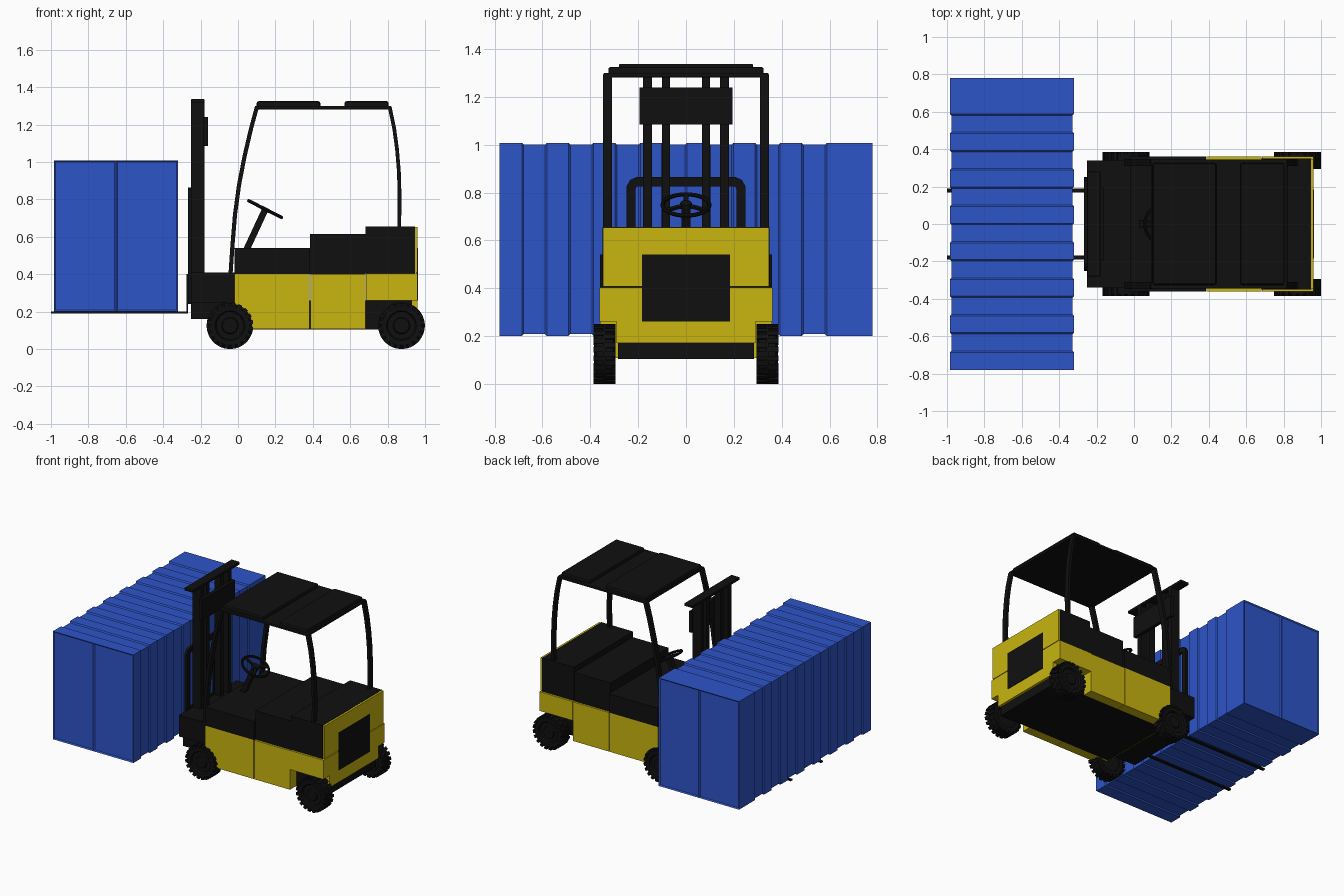
import bpy, bmesh, math
from mathutils import Matrix, Vector

if "Cube" in bpy.data.objects:
    bpy.data.objects.remove(bpy.data.objects["Cube"])


def material(name, rgb):
    m = bpy.data.materials.new(name)
    m.diffuse_color = (*rgb, 1)
    m.use_nodes = True
    m.node_tree.nodes["Principled BSDF"].inputs["Base Color"].default_value = m.diffuse_color
    return m


BLACK = material("black", (0.005, 0.005, 0.005))
YELLOW = material("yellow", (0.58, 0.46, 0.005))
BLUE = material("blue", (0.027, 0.09, 0.58))


def finish(name, bm, mat, mirror=False, bevel=0, smooth=False):
    bmesh.ops.recalc_face_normals(bm, faces=bm.faces)
    me = bpy.data.meshes.new(name)
    bm.to_mesh(me)
    bm.free()
    ob = bpy.data.objects.new(name, me)
    bpy.context.collection.objects.link(ob)
    me.materials.append(mat)
    if bevel:
        b = ob.modifiers.new("bevel", 'BEVEL')
        b.width, b.segments = bevel, 2
    if mirror:
        ob.modifiers.new("mirror", 'MIRROR').use_axis = (False, True, False)
    if smooth:
        bpy.context.view_layer.objects.active = ob
        bpy.ops.object.select_all(action='DESELECT')
        ob.select_set(True)
        bpy.ops.object.shade_smooth_by_angle(angle=math.radians(35))
    return ob


def add_box(bm, x0, x1, y0, y1, z0, z1, rot=Matrix()):
    m = rot @ Matrix.Translation(((x0 + x1) / 2, (y0 + y1) / 2, (z0 + z1) / 2)) \
        @ Matrix.Diagonal((x1 - x0, y1 - y0, z1 - z0, 1))
    bmesh.ops.create_cube(bm, size=1, matrix=m)


def box(name, x0, x1, y0, y1, z0, z1, mat, **kw):
    bm = bmesh.new()
    add_box(bm, x0, x1, y0, y1, z0, z1)
    return finish(name, bm, mat, **kw)


def ribbon(name, pts, width, d0, d1, place, mat, **kw):
    """Flat bar following a 2D path, given depth d0..d1 on the third axis."""
    bm = bmesh.new()
    pts = [Vector(p) for p in pts]
    rings = []
    for i, p in enumerate(pts):
        a = (p - pts[i - 1]).normalized() if i else None
        b = (pts[i + 1] - p).normalized() if i < len(pts) - 1 else None
        t = ((a or b) + (b or a)).normalized()
        n = Vector((-t.y, t.x)) * width / 2 / t.dot(a or b)
        rings.append([bm.verts.new(place(q.x, q.y, d))
                      for q, d in ((p + n, d0), (p - n, d0), (p - n, d1), (p + n, d1))])
    for r, s in zip(rings, rings[1:]):
        for k in range(4):
            bm.faces.new((r[k], r[(k + 1) % 4], s[(k + 1) % 4], s[k]))
    bm.faces.new(rings[0])
    bm.faces.new(rings[-1])
    return finish(name, bm, mat, **kw)


def in_xz(a, b, d):
    return (a, d, b)


def in_yz(a, b, d):
    return (d, a, b)


# Shipping container: alternating ribs, ends with two recessed doors
def container():
    bm = bmesh.new()
    n, step, slope, half = 16, 1.56 / 16, 0.008, 0.78
    stations = [(-half, 0)]
    for i in range(1, n):
        y = -half + i * step
        before, after = (0, 0.008) if i % 2 else (0.008, 0)
        if i == n - 1:
            after = before = 0
        stations += [(y - slope / 2, before), (y + slope / 2, after)]
    stations[-3] = (stations[-3][0], 0)
    stations.append((half, 0))
    rings = []
    for y, d in stations:
        x0, x1, z0, z1, xm = -0.985 + d, -0.32 - d, 0.2 + d, 1.008 - d, -0.6525
        rings.append([bm.verts.new((x, y, z)) for x, z in
                      ((x0, z0), (xm, z0), (x1, z0), (x1, z1), (xm, z1), (x0, z1))])
    for r, s in zip(rings, rings[1:]):
        for k in range(6):
            bm.faces.new((r[k], r[(k + 1) % 6], s[(k + 1) % 6], s[k]))
    doors = []
    for r in (rings[0], rings[-1]):
        doors += [bm.faces.new((r[0], r[1], r[4], r[5])), bm.faces.new((r[1], r[2], r[3], r[4]))]
    bmesh.ops.recalc_face_normals(bm, faces=bm.faces)
    bmesh.ops.inset_individual(bm, faces=doors, thickness=0.012, depth=-0.008)
    finish("container", bm, BLUE)


container()

# Main body and counterweight
box("front_chassis", -0.25, -0.02, -0.29, 0.29, 0.16, 0.41, BLACK)
box("front_fender", -0.25, -0.02, -0.34, 0.34, 0.25, 0.41, BLACK)
box("front_body_panel", -0.02, 0.382, -0.36, 0.36, 0.108, 0.40, YELLOW)
box("middle_body_panel", 0.387, 0.682, -0.36, 0.36, 0.108, 0.40, YELLOW)
box("rear_body_panel", 0.685, 0.96, -0.362, 0.362, 0.26, 0.403, YELLOW)
box("rear_skirt", 0.93, 0.96, -0.29, 0.29, 0.17, 0.26, YELLOW)
box("underframe", -0.01, 0.94, -0.285, 0.285, 0.104, 0.26, BLACK)
box("front_deck", -0.02, 0.385, -0.36, 0.36, 0.40, 0.54, BLACK)
box("battery_cover", 0.385, 0.682, -0.345, 0.345, 0.40, 0.615, BLACK)
box("rear_hood", 0.682, 0.945, -0.35, 0.35, 0.405, 0.655, BLACK)
box("rear_plate", 0.945, 0.96, -0.347, 0.347, 0.408, 0.653, YELLOW)
box("rear_grille", 0.955, 0.963, -0.185, 0.185, 0.26, 0.54, BLACK)


# Wheels: turned profile with two staggered rows of tread lugs
def wheel(name, cx):
    bm = bmesh.new()
    n, cy, cz = 32, 0.34, 0.125
    profile = [(0.001, -0.035), (0.075, -0.035), (0.08, -0.043), (0.105, -0.045), (0.118, -0.034),
               (0.118, 0.034), (0.105, 0.045), (0.08, 0.043), (0.073, 0.03), (0.045, 0.03),
               (0.04, 0.04), (0.001, 0.04)]
    rings = [[bm.verts.new((cx + r * math.cos(i * math.tau / n), cy + y,
                            cz + r * math.sin(i * math.tau / n))) for i in range(n)]
             for r, y in profile]
    for r, s in zip(rings, rings[1:]):
        for i in range(n):
            bm.faces.new((r[i], r[(i + 1) % n], s[(i + 1) % n], s[i]))
    lugs = 20
    for i in range(lugs):
        for y0, y1, shift in ((-0.046, 0.004, 0), (-0.004, 0.046, 0.5)):
            rot = Matrix.Translation((cx, cy, cz)) @ Matrix.Rotation((i + shift) * math.tau / lugs, 4, 'Y')
            add_box(bm, -0.011, 0.011, y0, y1, 0.105, 0.1245, rot)
    finish(name, bm, BLACK, mirror=True, smooth=True)


wheel("front_wheels", -0.043)
wheel("rear_wheels", 0.874)

# Overhead guard: curved posts, roof slab and two roof pads
ribbon("front_roof_posts", [(-0.04, 0.40), (-0.03, 0.55), (-0.016, 0.72), (0.006, 0.88), (0.035, 1.03),
                            (0.07, 1.18), (0.1, 1.29)], 0.022, 0.31, 0.347, in_xz, BLACK, mirror=True, smooth=True)
ribbon("rear_roof_posts", [(0.862, 0.64), (0.864, 0.82), (0.86, 0.95), (0.85, 1.07), (0.835, 1.18),
                           (0.812, 1.29)], 0.02, 0.31, 0.347, in_xz, BLACK, mirror=True, smooth=True)
box("roof_slab", 0.09, 0.82, -0.345, 0.345, 1.282, 1.30, BLACK, bevel=0.004)
box("front_roof_pad", 0.10, 0.44, -0.325, 0.325, 1.29, 1.325, BLACK, bevel=0.01)
box("rear_roof_pad", 0.57, 0.805, -0.325, 0.325, 1.29, 1.325, BLACK, bevel=0.01)

# Mast with its cross members
box("outer_mast_rails", -0.25, -0.18, 0.142, 0.18, 0.16, 1.33, BLACK, mirror=True)
box("inner_mast_rails", -0.24, -0.19, 0.067, 0.10, 0.16, 1.33, BLACK, mirror=True)
box("mast_top_plate", -0.25, -0.18, -0.28, 0.28, 1.318, 1.338, BLACK, bevel=0.004)
box("mast_cross_plate", -0.185, -0.16, -0.195, 0.195, 1.085, 1.24, BLACK)

# Load backrest, carriage and forks
ribbon("load_backrest", [(-0.23, 0.24), (-0.23, 0.82), (-0.22, 0.838), (-0.205, 0.845), (0.205, 0.845),
                         (0.22, 0.838), (0.23, 0.82), (0.23, 0.24)], 0.038, -0.268, -0.248, in_yz, BLACK)
box("backrest_bars", -0.265, -0.25, 0.075, 0.095, 0.28, 0.84, BLACK, mirror=True)
for nm, z in (("lower_carriage_bar", 0.24), ("upper_carriage_bar", 0.37)):
    box(nm, -0.266, -0.245, -0.25, 0.25, z, z + 0.05, BLACK)
ribbon("forks", [(-1.0, 0.196), (-0.271, 0.196), (-0.271, 0.40)], 0.01, 0.168, 0.19, in_xz, BLACK, mirror=True)

# Steering column, wheel rim, hub and spokes
ribbon("steering_column", [(0.045, 0.53), (0.145, 0.745)], 0.035, -0.018, 0.018, in_xz, BLACK)
tilt = Matrix.Translation((0.145, 0.748, 0)).to_4x4()
tilt = Matrix.Translation((0.145, 0, 0.748)) @ Matrix.Rotation(math.radians(27), 4, 'Y')
bpy.ops.mesh.primitive_torus_add(major_radius=0.098, minor_radius=0.009, major_segments=32, minor_segments=8)
rim = bpy.context.object
rim.name = "steering_wheel_rim"
rim.matrix_world = tilt
rim.data.materials.append(BLACK)
bpy.ops.object.shade_smooth_by_angle()
bm = bmesh.new()
bmesh.ops.create_cone(bm, cap_ends=True, segments=20, radius1=0.028, radius2=0.024, depth=0.02, matrix=tilt)
for i in range(3):
    add_box(bm, -0.098, 0, -0.01, 0.01, -0.005, 0.005, tilt @ Matrix.Rotation(i * math.tau / 3, 4, 'Z'))
finish("steering_wheel_spokes", bm, BLACK)
